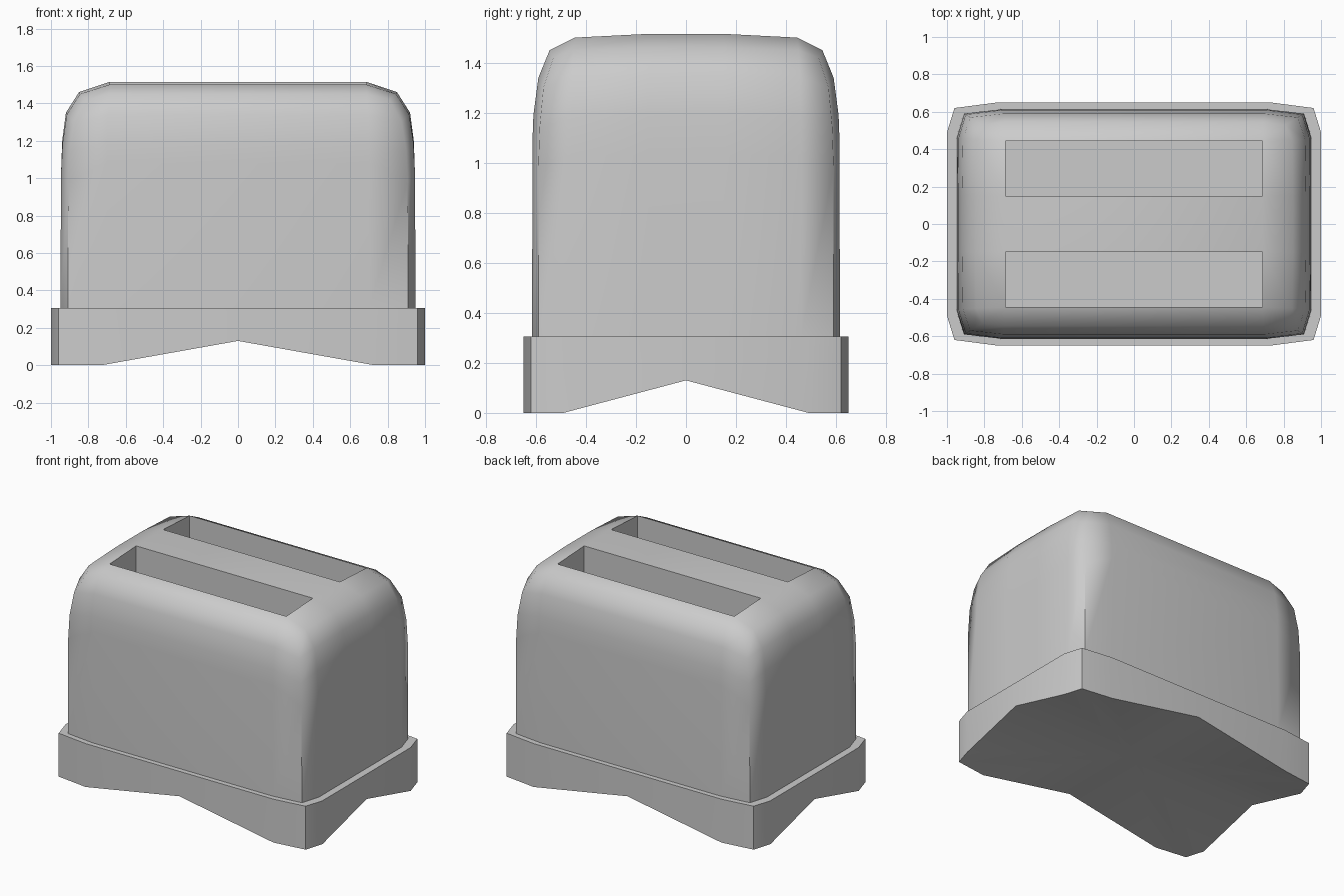
import bpy, bmesh, math

if "Cube" in bpy.data.objects:
    bpy.data.objects.remove(bpy.data.objects["Cube"])


def mirrored_ring(bm, quad):
    """Closed loop of verts from the points of one quadrant (+x,+y)."""
    pts = list(quad)
    pts += [(-x, y, z) for x, y, z in reversed(quad)]
    pts += [(-x, -y, z) for x, y, z in quad]
    pts += [(x, -y, z) for x, y, z in reversed(quad)]
    return [bm.verts.new(p) for p in pts]


def loft(bm, quads):
    rings = [mirrored_ring(bm, q) for q in quads]
    for a, b in zip(rings, rings[1:]):
        n = len(a)
        for i in range(n):
            j = (i + 1) % n
            bm.faces.new((a[i], a[j], b[j], b[i]))


def finish(bm, name):
    bmesh.ops.remove_doubles(bm, verts=bm.verts, dist=0.0005)
    bmesh.ops.recalc_face_normals(bm, faces=bm.faces)
    mesh = bpy.data.meshes.new(name)
    bm.to_mesh(mesh)
    bm.free()
    ob = bpy.data.objects.new(name, mesh)
    bpy.context.collection.objects.link(ob)
    bpy.ops.object.select_all(action='DESELECT')
    bpy.context.view_layer.objects.active = ob
    ob.select_set(True)
    bpy.ops.object.shade_smooth_by_angle(angle=math.radians(65))
    return ob


# Base plinth: arched underside, outer wall, ledge around the body
outer = [(1, 0), (1, 0.49), (0.96, 0.62), (0.73, 0.65), (0, 0.65)]
inner = [(0.95, 0), (0.95, 0.46), (0.91, 0.59), (0.70, 0.615), (0, 0.615)]
arch = [0.13, 0, 0, 0, 0.13]
bm = bmesh.new()
loft(bm, [
    [(0, 0, 0.13)] * 5,
    [(x, y, z) for (x, y), z in zip(outer, arch)],
    [(x, y, 0.305) for x, y in outer],
    [(x, y, 0.305) for x, y in inner],
])
finish(bm, "base")

# Body shell: rounded block rising to the slot rim
SX, Y0, Y1, Z0, Z1, FLOOR = 0.687, 0.15, 0.445, 1.515, 1.5, 0.45
bm = bmesh.new()
loft(bm, [
    [(0.95, 0.15, 0.305), (0.95, 0.46, 0.305), (0.91, 0.59, 0.305), (0.70, 0.615, 0.305)],
    [(0.946, 0.15, 1.03), (0.946, 0.46, 1.03), (0.907, 0.59, 0.98), (0.70, 0.614, 1.08)],
    [(0.94, 0.15, 1.20), (0.938, 0.46, 1.19), (0.90, 0.585, 1.14), (0.70, 0.61, 1.19)],
    [(0.92, 0.15, 1.35), (0.915, 0.455, 1.34), (0.875, 0.57, 1.30), (0.697, 0.59, 1.34)],
    [(0.85, 0.15, 1.46), (0.845, 0.45, 1.45), (0.81, 0.53, 1.42), (0.69, 0.545, 1.45)],
    [(SX, Y0, Z0), (SX, Y1, Z1), (SX, Y1, Z1), (SX, Y1, Z1)],
])

# Strip between the slots
bm.faces.new([bm.verts.new(p) for p in
              ((SX, -Y0, Z0), (SX, Y0, Z0), (-SX, Y0, Z0), (-SX, -Y0, Z0))])

# Two bread slots sunk into the top
for s in (1, -1):
    rim = [(SX, s * Y0, Z0), (SX, s * Y1, Z1), (-SX, s * Y1, Z1), (-SX, s * Y0, Z0)]
    top = [bm.verts.new(p) for p in rim]
    low = [bm.verts.new((x, y, FLOOR)) for x, y, z in rim]
    for i in range(4):
        j = (i + 1) % 4
        bm.faces.new((top[i], top[j], low[j], low[i]))
    bm.faces.new(low)
finish(bm, "toaster_body")
